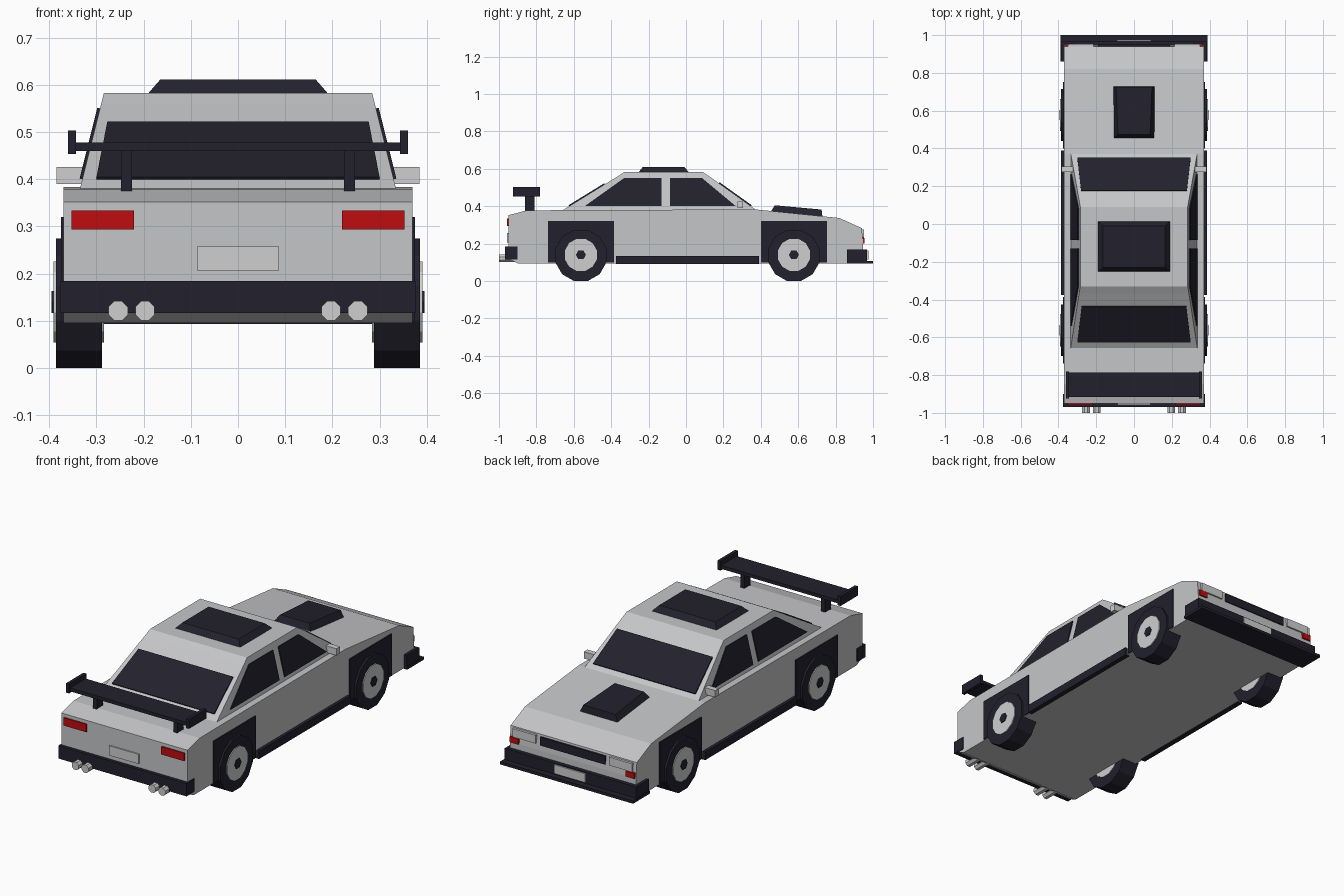
import bpy, bmesh, math
from mathutils import Vector

if "Cube" in bpy.data.objects:
    bpy.data.objects.remove(bpy.data.objects["Cube"])


def material(name, rgb):
    m = bpy.data.materials.new(name)
    m.diffuse_color = (*rgb, 1)
    m.use_nodes = True
    m.node_tree.nodes["Principled BSDF"].inputs["Base Color"].default_value = m.diffuse_color
    return m


GREY = material("body_grey", (0.56, 0.565, 0.58))
LIGHT = material("light_grey", (0.62, 0.625, 0.63))
DARK = material("dark_trim", (0.016, 0.015, 0.026))
RED = material("lamp_red", (0.52, 0.004, 0.005))


def build(name, rings, mat):
    """Solid lofted between two matching rings of points."""
    bm = bmesh.new()
    a, b = [[bm.verts.new(p) for p in r] for r in rings]
    n = len(a)
    bm.faces.new(a)
    bm.faces.new(b)
    for i in range(n):
        j = (i + 1) % n
        bm.faces.new((a[i], a[j], b[j], b[i]))
    bmesh.ops.recalc_face_normals(bm, faces=bm.faces[:])
    me = bpy.data.meshes.new(name)
    bm.to_mesh(me)
    bm.free()
    me.materials.append(mat)
    ob = bpy.data.objects.new(name, me)
    bpy.context.collection.objects.link(ob)
    return ob


def rect(x0, x1, y0, y1, z):
    return [(x0, y0, z), (x1, y0, z), (x1, y1, z), (x0, y1, z)]


def box(name, x, y, z, mat):
    return build(name, [rect(*x, *y, z[0]), rect(*x, *y, z[1])], mat)


def panel(name, pts, normal, mat, t=0.006):
    """Thin plate standing on a surface."""
    off = Vector(normal).normalized() * t
    return build(name, [[Vector(p) - off * 0.5 for p in pts],
                        [Vector(p) + off for p in pts]], mat)


def cylinder(name, axis, centre, r, a, b, n, mat):
    """Cylinder along x or y from a to b; centre is the other two coordinates."""
    rings = []
    for d in (a, b):
        ring = []
        for i in range(n):
            t = 2 * math.pi * (i + 0.5) / n
            u, z = centre[0] + r * math.sin(t), centre[1] + r * math.cos(t)
            ring.append((d, u, z) if axis == "x" else (u, d, z))
        rings.append(ring)
    return build(name, rings, mat)


def span(s, a, b):
    return tuple(sorted((s * a, s * b)))


def cabin_x(z):
    return 0.335 - 0.25 * (z - 0.38)


# Lower body and cabin, from side profiles (y, z)
body = [(-0.90, 0.095), (-0.95, 0.12), (-0.95, 0.352), (-0.85, 0.378), (0.37, 0.383),
        (0.82, 0.337), (0.94, 0.283), (0.947, 0.2), (0.947, 0.095)]
build("body", [[(s * 0.37, y, z) for y, z in body] for s in (-1, 1)], GREY)
cabin = [(-0.657, 0.38), (-0.365, 0.56), (-0.33, 0.583), (0.09, 0.583), (0.13, 0.556), (0.375, 0.38)]
build("cabin", [[(s * cabin_x(z), y, z) for y, z in cabin] for s in (-1, 1)], GREY)

# Windscreen and rear window
panel("windscreen", [(-0.30, 0.348, 0.40), (0.30, 0.348, 0.40),
                     (0.28, 0.175, 0.524), (-0.28, 0.175, 0.524)], (0, 0.58, 0.81), DARK)
panel("rear_window", [(-0.30, -0.625, 0.40), (0.30, -0.625, 0.40),
                      (0.277, -0.435, 0.517), (-0.277, -0.435, 0.517)], (0, -0.525, 0.85), DARK)

# Roof vent and bonnet scoop
build("roof_vent", [rect(-0.192, 0.192, -0.255, 0.017, 0.58),
                    rect(-0.165, 0.165, -0.23, -0.01, 0.611)], DARK)
build("bonnet_scoop", [[(-0.112, 0.45, 0.365), (0.112, 0.45, 0.365), (0.112, 0.73, 0.34), (-0.112, 0.73, 0.34)],
                       [(-0.085, 0.475, 0.405), (0.085, 0.475, 0.405), (0.095, 0.725, 0.382), (-0.095, 0.725, 0.382)]],
      DARK)

# Rear wing, bumpers, plates and grille
box("wing_blade", (-0.35, 0.35), (-0.915, -0.785), (0.46, 0.478), DARK)
box("rear_bumper", (-0.376, 0.376), (-0.968, -0.90), (0.116, 0.184), DARK)
box("front_bumper", (-0.385, 0.385), (0.86, 0.968), (0.10, 0.168), DARK)
box("front_lip", (-0.39, 0.39), (0.86, 1.0), (0.093, 0.108), DARK)
box("rear_plate", (-0.087, 0.087), (-0.957, -0.945), (0.206, 0.257), LIGHT)
box("front_plate", (-0.09, 0.09), (0.965, 0.975), (0.115, 0.162), LIGHT)
box("grille", (-0.19, 0.19), (0.935, 0.951), (0.228, 0.272), DARK)

for s, side in ((-1, "left"), (1, "right")):
    # Side windows split by a pillar
    for part, pts in (("rear", [(-0.54, 0.40), (-0.33, 0.55), (-0.13, 0.55), (-0.13, 0.40)]),
                      ("front", [(-0.085, 0.40), (-0.085, 0.55), (0.085, 0.55), (0.265, 0.40)])):
        panel(f"{part}_side_window_{side}", [(s * cabin_x(z), y, z) for y, z in pts], (s, 0, 0.25), DARK)
    box(f"mirror_{side}", span(s, 0.32, 0.385), (0.275, 0.305), (0.39, 0.426), LIGHT)
    # Wing supports and end plates
    box(f"wing_support_{side}", span(s, 0.225, 0.248), (-0.86, -0.81), (0.37, 0.465), DARK)
    box(f"wing_end_{side}", span(s, 0.343, 0.36), (-0.925, -0.78), (0.453, 0.503), DARK)
    # Lamps
    box(f"tail_lamp_{side}", span(s, 0.22, 0.353), (-0.958, -0.945), (0.293, 0.334), RED)
    box(f"headlamp_{side}", span(s, 0.215, 0.35), (0.935, 0.953), (0.232, 0.276), LIGHT)
    box(f"indicator_{side}", span(s, 0.315, 0.365), (0.935, 0.955), (0.2, 0.23), RED)
    # Side skirt
    box(f"side_skirt_{side}", span(s, 0.36, 0.386), (-0.375, 0.39), (0.09, 0.133), DARK)
    # Twin exhausts
    for x in (0.197, 0.254):
        cylinder(f"exhaust_{side}", "y", (s * x, 0.121), 0.022, -1.0, -0.9, 8, LIGHT)
    # Wheels and arch panels
    for end, y in (("rear", -0.562), ("front", 0.577)):
        box(f"{end}_arch_{side}", span(s, 0.365, 0.375), (y - 0.176, y + 0.176), (0.098, 0.32), DARK)
        cylinder(f"{end}_tyre_{side}", "x", (y, 0.137), 0.1418, s * 0.288, s * 0.386, 12, DARK)
        cylinder(f"{end}_rim_{side}", "x", (y, 0.14), 0.089, s * 0.284, s * 0.391, 12, LIGHT)
        cylinder(f"{end}_hub_{side}", "x", (y, 0.14), 0.027, s * 0.38, s * 0.395, 6, DARK)
